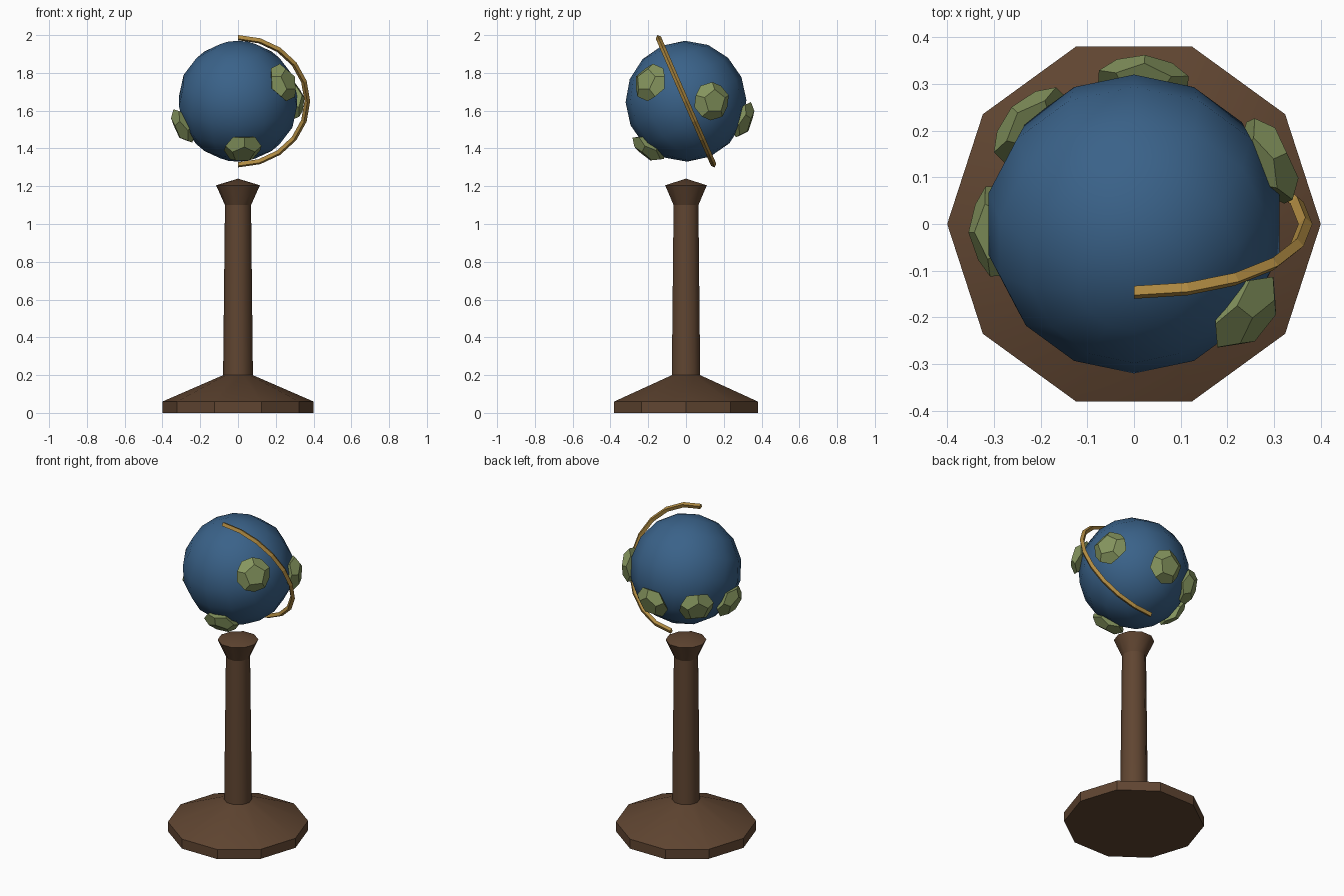
import bpy, bmesh, math
from mathutils import Vector, Matrix

if "Cube" in bpy.data.objects:
    bpy.data.objects.remove(bpy.data.objects["Cube"])

CENTRE = Vector((0, 0, 1.65))
TILT = Matrix.Rotation(math.radians(23.5), 4, 'X')


def material(name, rgb):
    m = bpy.data.materials.new(name)
    m.diffuse_color = (*rgb, 1)
    m.use_nodes = True
    m.node_tree.nodes["Principled BSDF"].inputs["Base Color"].default_value = m.diffuse_color
    return m


WOOD = material("brown wood", (0.117, 0.06, 0.031))
SEA = material("sea blue", (0.042, 0.122, 0.25))
LAND = material("land green", (0.235, 0.3, 0.112))
BRASS = material("brass", (0.44, 0.26, 0.055))


def finish(bm, name, mat, smooth=None):
    bmesh.ops.recalc_face_normals(bm, faces=bm.faces)
    me = bpy.data.meshes.new(name)
    bm.to_mesh(me)
    bm.free()
    me.materials.append(mat)
    ob = bpy.data.objects.new(name, me)
    bpy.context.collection.objects.link(ob)
    if smooth:
        bpy.ops.object.select_all(action='DESELECT')
        ob.select_set(True)
        bpy.context.view_layer.objects.active = ob
        bpy.ops.object.shade_smooth_by_angle(angle=math.radians(smooth))
    return ob


def lathe(profile, sides, start=0.0):
    """Revolve (radius, height) points; zero radius closes to a point."""
    bm = bmesh.new()
    rings = []
    for r, z in profile:
        if r < 1e-5:
            rings.append([bm.verts.new((0, 0, z))] * sides)
        else:
            angles = [start + math.tau * i / sides for i in range(sides)]
            rings.append([bm.verts.new((r * math.cos(a), r * math.sin(a), z)) for a in angles])
    for lo, hi in zip(rings, rings[1:]):
        for i in range(sides):
            j = (i + 1) % sides
            quad = [lo[i], lo[j], hi[j], hi[i]]
            bm.faces.new(list(dict.fromkeys(quad)))
    return bm


# Stand: stepped base, tapered column, flared cap
finish(lathe([(0, 0), (0.4, 0), (0.4, 0.06), (0.078, 0.2), (0, 0.2)], 10), "base", WOOD, 30)
finish(lathe([(0, 0.19), (0.079, 0.19), (0.069, 1.11), (0, 1.11)], 10), "column", WOOD, 40)
finish(lathe([(0, 1.1), (0.069, 1.1), (0.116, 1.205), (0, 1.24)], 10), "cap", WOOD, 40)

# Globe, tilted on its axis
RADIUS = 0.32
steps = [math.pi * (i / 8 - 0.5) for i in range(9)]
bm = lathe([(RADIUS * math.cos(a), RADIUS * math.sin(a)) for a in steps], 14, math.pi / 2)
bm.transform(Matrix.Translation(CENTRE) @ TILT)
finish(bm, "globe", SEA, 60)

# Half-circle meridian arm with a diamond section
bm = bmesh.new()
rings = []
for i in range(11):
    a = math.pi * (i / 10 - 0.5)
    section = [(0.382, 0), (0.367, 0.015), (0.352, 0), (0.367, -0.015)]
    rings.append([bm.verts.new((r * math.cos(a), w, r * math.sin(a))) for r, w in section])
for p, q in zip(rings, rings[1:]):
    for k in range(4):
        n = (k + 1) % 4
        bm.faces.new((p[k], p[n], q[n], q[k]))
bm.faces.new(rings[0])
bm.faces.new(rings[-1])
bm.transform(Matrix.Translation(CENTRE) @ TILT)
finish(bm, "meridian_arm", BRASS)


# Land masses: squashed dodecahedra set into the globe surface
def land(name, direction, size=0.103):
    bm = bmesh.new()
    for r, z, turn in ((0.607, 0.795, 0), (0.982, 0.188, 0), (0.982, -0.188, 36), (0.607, -0.795, 36)):
        for i in range(5):
            a = math.radians(90 + turn + 72 * i)
            bm.verts.new((size * r * math.cos(a), size * r * math.sin(a), size * 0.5 * z))
    bmesh.ops.convex_hull(bm, input=bm.verts)
    bmesh.ops.dissolve_limit(bm, angle_limit=0.02, verts=bm.verts, edges=bm.edges)
    d = Vector(direction).normalized()
    rot = d.to_track_quat('Z', 'Y').to_matrix().to_4x4()
    bm.transform(Matrix.Translation(CENTRE + d * RADIUS) @ rot)
    finish(bm, name, LAND)


land("land_front_right", (0.24, -0.19, 0.10))
land("land_right", (0.29, 0.135, 0.0))
land("land_back", (0.02, 0.31, -0.10))
land("land_back_left", (-0.22, 0.21, -0.10))
land("land_left", (-0.29, -0.015, -0.13))
land("land_front_low", (0.025, -0.20, -0.25))
